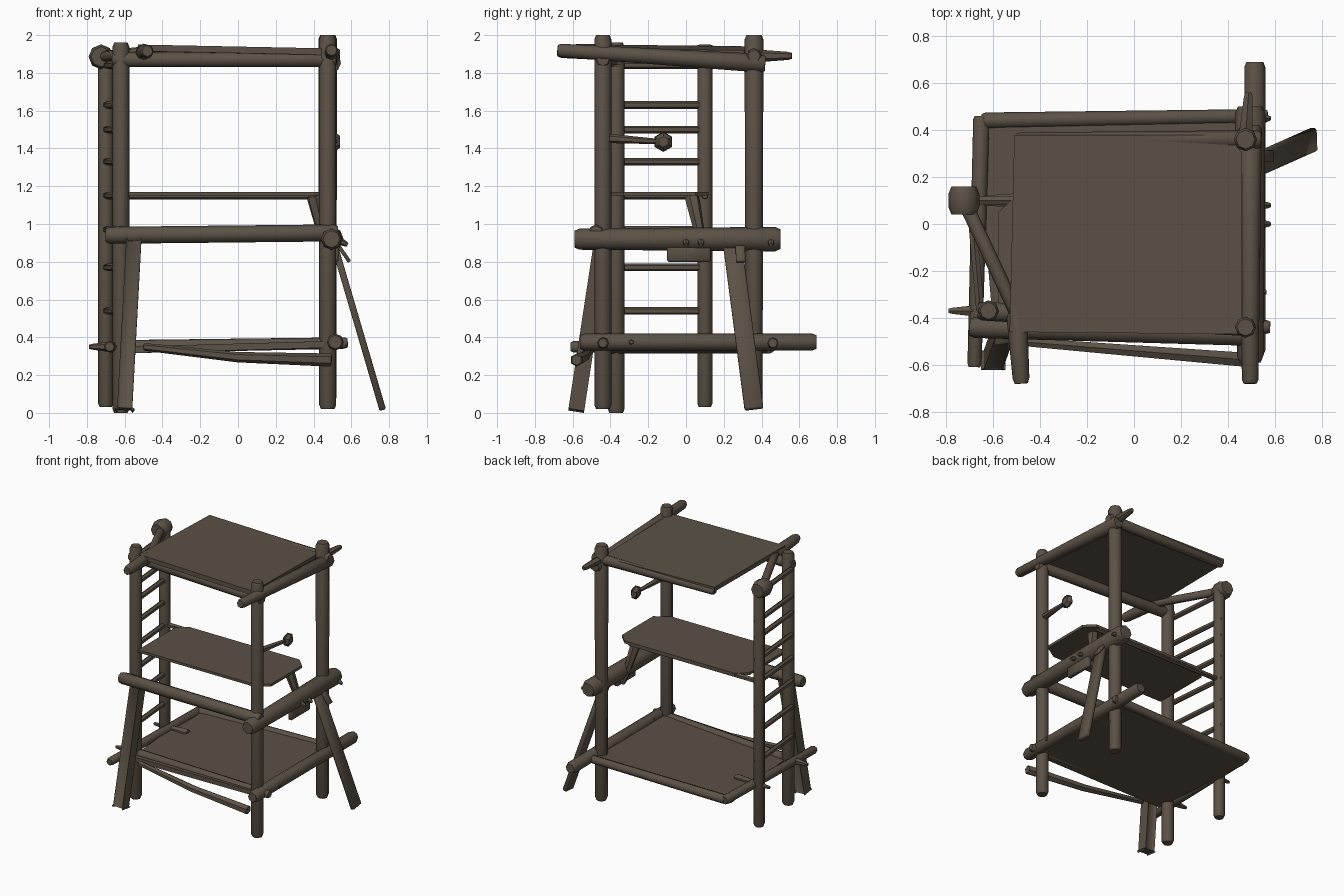
import bpy, bmesh
from mathutils import Vector

cube = bpy.data.objects.get("Cube")
if cube:
    bpy.data.objects.remove(cube, do_unlink=True)

wood = bpy.data.materials.new("weathered_brown_wood")
wood.use_nodes = True
colour = (0.105, 0.083, 0.061, 1)
wood.diffuse_color = colour
wood.node_tree.nodes["Principled BSDF"].inputs["Base Color"].default_value = colour

# Frame lines shared by the parts
LEFT, RIGHT, LADDER_X = 0.475, -0.62, -0.7
FRONT, BACK, LADDER_Y = -0.44, 0.36, 0.1
FRONT_RIGHT = -0.37
TOP, ROOF, SHELF, WAIST, FLOOR = 2, 1.87, 1.17, 0.94, 0.35
OUTER = LEFT + 0.04
LOG, BRANCH, STICK, TWIG = 0.045, 0.035, 0.02, 0.013
UP = Vector((0, 0, 1))
ALONG_X = Vector((1, 0, 0))
ALONG_Y = Vector((0, 1, 0))


def finish(name, bm, angle=0.8):
    bmesh.ops.recalc_face_normals(bm, faces=bm.faces)
    mesh = bpy.data.meshes.new(name)
    bm.to_mesh(mesh)
    bm.free()
    mesh.materials.append(wood)
    obj = bpy.data.objects.new(name, mesh)
    bpy.context.collection.objects.link(obj)
    bpy.ops.object.select_all(action='DESELECT')
    obj.select_set(True)
    bpy.context.view_layer.objects.active = obj
    bpy.ops.object.shade_smooth_by_angle(angle=angle)


def bridge(bm, lower, upper):
    """Join two matching rings of vertices with quads."""
    for i in range(len(lower)):
        bm.faces.new((lower[i - 1], lower[i], upper[i], upper[i - 1]))


def pole(name, start, end, radius=LOG, tip=None, sides=8, sag=0):
    """Log with worn ends, tapering to tip and sagging in the middle."""
    start, end = Vector(start), Vector(end)
    tip = tip or radius
    axis = end - start
    turn = axis.to_track_quat('Z', 'Y')
    worn = radius / axis.length / 2
    bm = bmesh.new()
    rings = []
    for t in (0, worn, 0.5, 1 - worn, 1):
        size = radius + (tip - radius) * t
        if t in (0, 1):
            size *= 0.8
        ring = bmesh.ops.create_circle(bm, segments=sides, radius=size)["verts"]
        drop = UP * sag * (4 * t * (1 - t))
        for vert in ring:
            vert.co = start + axis * t - drop + turn @ vert.co
        rings.append(ring)
    for lower, upper in zip(rings, rings[1:]):
        bridge(bm, lower, upper)
    bm.faces.new(rings[0])
    bm.faces.new(rings[-1])
    finish(name, bm)


def plank(name, start, end, width, thick, side):
    """Board from start to end with its width along the side axis."""
    start, end = Vector(start), Vector(end)
    along = end - start
    axis = along.normalized()
    across = (side - axis * side.dot(axis)).normalized()
    normal = axis.cross(across)
    bm = bmesh.new()
    bmesh.ops.create_cube(bm, size=1)
    for vert in bm.verts:
        x, y, z = vert.co
        vert.co = (start + end) / 2 + along * x + across * y * width + normal * z * thick
    bmesh.ops.bevel(bm, geom=bm.edges[:], offset=thick / 5, segments=1, affect='EDGES')
    finish(name, bm)


def deck(name, corners, thick=BRANCH):
    """Slightly warped board floor given by its upper corners."""
    bm = bmesh.new()
    upper = [bm.verts.new(corner) for corner in corners]
    lower = [bm.verts.new(Vector(corner) - UP * thick) for corner in corners]
    bm.faces.new(upper)
    bm.faces.new(lower)
    bridge(bm, lower, upper)
    finish(name, bm, 0.5)


# Uprights
pole("front_left_post", (LEFT, FRONT, 0.02), (LEFT, FRONT, TOP))
pole("back_left_post", (LEFT, BACK, 0.02), (LEFT, BACK, TOP), LOG, 0.05)
pole("front_right_post", (RIGHT, FRONT_RIGHT, 0), (RIGHT, FRONT_RIGHT, 1.96))
pole("ladder_post", (LADDER_X, LADDER_Y, 0.03), (LADDER_X, LADDER_Y, 1.9), 0.04)
knob = Vector((LADDER_X - 0.025, LADDER_Y, 1.885))
pole("ladder_post_knob", knob - ALONG_Y * 0.06, knob + ALONG_Y * 0.06, 0.066)

# Ladder rungs
for index, height in enumerate((0.54, 0.77, 0.97, 1.15, 1.33, 1.5, 1.63, 1.84)):
    pole(f"rung_{index}", (RIGHT - BRANCH, FRONT_RIGHT, height),
         (LADDER_X, LADDER_Y + BRANCH, height), STICK, sides=6)

# Roof frame and roof
roof_spur = Vector((-0.48, -0.68, 1.915))
roof_joint = Vector((-0.5, -0.38, 1.91))
pole("roof_left_beam", (LEFT + STICK, -0.68, 1.92), (LEFT + STICK, 0.42, 1.85), BRANCH, 0.05)
pole("roof_left_spur", (LEFT, BACK, 1.89), (LEFT + TWIG, 0.56, 1.89), BRANCH, STICK, 6)
pole("roof_right_spur", roof_joint, roof_spur, LOG, BRANCH)
pole("roof_right_beam", roof_joint, knob, 0.03)
pole("roof_front_beam", (RIGHT - LOG, FRONT_RIGHT, ROOF), (LEFT + LOG, FRONT, ROOF), 0.04)
pole("roof_back_beam", (-0.5, BACK, 1.9), (0.54, BACK, 1.89), 0.03, 0.04)
deck("roof", [(-0.53, -0.46, 1.95), (0.46, -0.47, 1.93), (0.46, 0.3, 1.92),
              (0.41, 0.38, 1.92), (-0.51, 0.38, 1.94)])

# Middle shelf with clipped corners
shelf_front, shelf_back, clip = -0.4, 0.12, 0.07
deck("middle_shelf", [(-0.58, shelf_front, SHELF), (LEFT - clip, shelf_front, SHELF),
                      (OUTER, shelf_front + clip, SHELF), (OUTER, shelf_back - clip, SHELF),
                      (OUTER - clip, shelf_back, SHELF), (-0.5, shelf_back, SHELF),
                      (-0.58, shelf_back - clip, SHELF)], STICK)
pole("shelf_back_rail", (LADDER_X, LADDER_Y, SHELF - STICK), (0.42, LADDER_Y, SHELF - STICK), STICK, sides=6)
pole("shelf_strut", (0.4, 0.03, SHELF - STICK), (LEFT, LADDER_Y, 0.82), 0.04, STICK, 6)

# Waist beams, pegs and hanging board
pole("front_waist_beam", (LADDER_X, FRONT, WAIST), (0.53, FRONT - BRANCH, WAIST + TWIG))
pole("left_waist_beam", (OUTER - STICK, -0.59, 0.92), (OUTER - STICK, 0.5, 0.92), 0.056, 0.065)
plank("hanging_board", (OUTER, -0.1, 0.85), (OUTER, 0.13, 0.85), 0.1, BRANCH, UP)
for index, depth in enumerate((0, 0.08, 0.45)):
    pole(f"waist_peg_{index}", (LEFT, depth, WAIST), (0.58, depth, 0.89), 0.03, TWIG, 6)

# Slanted plank legs
brace_top = Vector((OUTER - STICK, 0.24, WAIST))
plank("left_brace", brace_top, (0.765, BACK, 0.02), 0.1, BRANCH, ALONG_Y)
plank("left_brace_splint", brace_top + ALONG_Y * LOG, (0.59, 0.29, 0.8), 0.05, STICK, ALONG_Y)
plank("front_brace", (-0.55, FRONT, WAIST), (-0.6, -0.58, 0.02), 0.08, 0.06, ALONG_X)

# Lower frame and deck
pole("lower_left_beam", (OUTER, -0.56, 0.375), (OUTER, 0.69, 0.375))
pole("lower_right_beam", (-0.68, -0.61, FLOOR), (-0.65, 0.46, FLOOR), 0.03, BRANCH)
pole("lower_front_beam", (RIGHT, FRONT_RIGHT, FLOOR), (0.58, FRONT, 0.37), BRANCH, 0.03)
pole("lower_back_beam", (-0.65, 0.44, FLOOR), (0.57, 0.46, FLOOR + STICK), BRANCH, 0.03)
for name, joint, depth in (("front_spike", RIGHT, FRONT_RIGHT), ("ladder_spike", -0.5, LADDER_Y)):
    pole(name, (joint, depth, FLOOR), (-0.79, depth, FLOOR), BRANCH, TWIG, 6)
pole("sagging_front_rail", (-0.5, -0.5, FLOOR), (LEFT + STICK, -0.58, 0.28), STICK, BRANCH, 6, STICK)
pole("lower_left_peg", (LEFT, -0.29, 0.375), (0.565, -0.29, 0.375), 0.03, TWIG, 6)
deck("lower_deck", [(-0.6, FRONT, FLOOR), (LEFT, FRONT - BRANCH, 0.38), (LEFT, 0.43, 0.38),
                    (-0.62, 0.46, FLOOR + TWIG), (-0.67, 0.4, FLOOR)])

# Hook with a faceted head
hook = Vector((OUTER, -0.12, 1.435))
pole("hook_arm", (LEFT, FRONT, 1.455), hook, 0.026, TWIG, 6)
for name, reach in (("hook_head_inner", -STICK), ("hook_head_outer", STICK)):
    pole(name, hook, hook + ALONG_X * reach, 0.05, BRANCH, 6)
